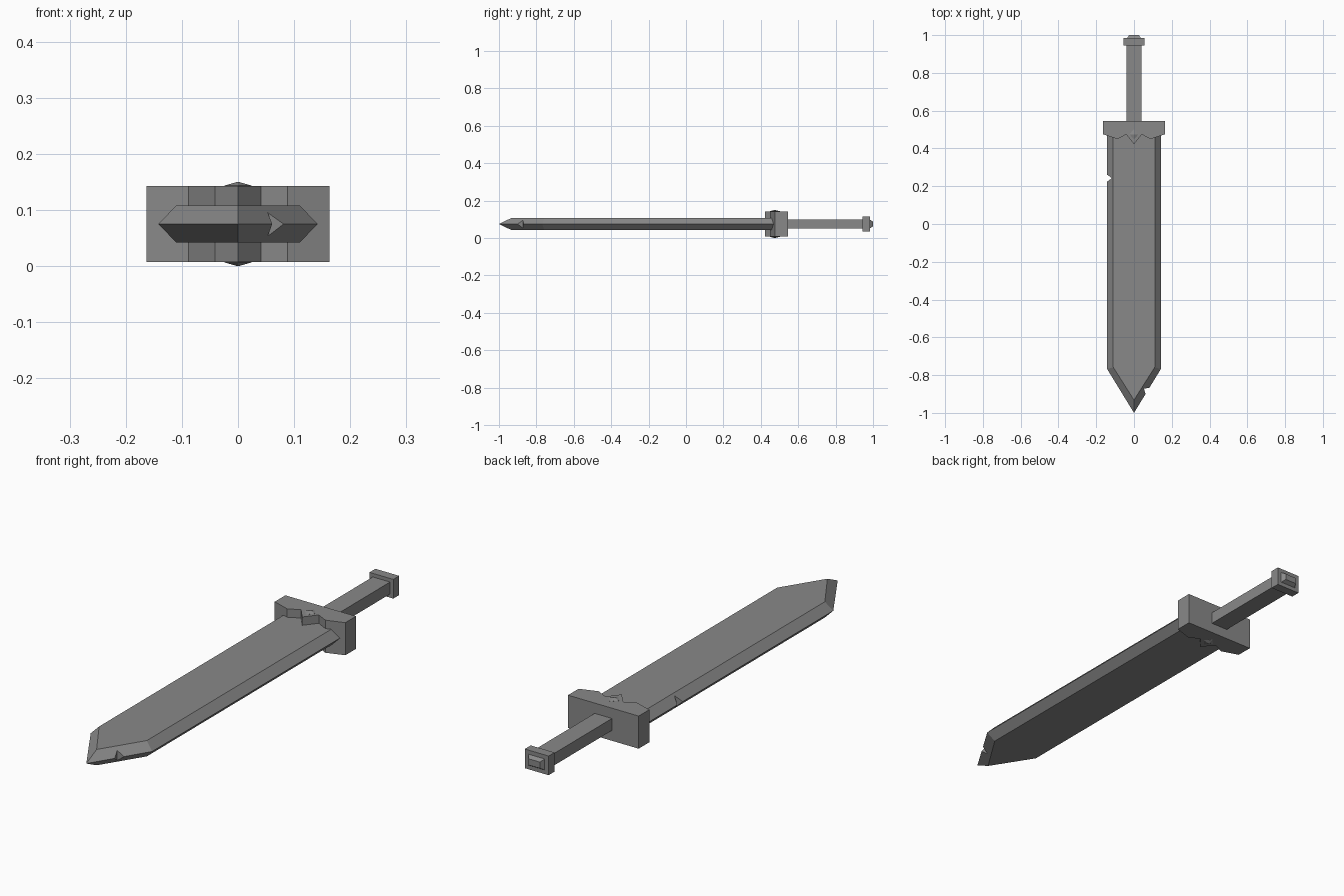
import bpy, bmesh

cube = bpy.data.objects.get("Cube")
if cube:
    bpy.data.objects.remove(cube, do_unlink=True)

MID = 0.075  # height of the sword's centre plane

steel = bpy.data.materials.new("grey steel")
steel.use_nodes = True
GREY = (0.25, 0.25, 0.25, 1)
steel.diffuse_color = GREY
steel.node_tree.nodes["Principled BSDF"].inputs["Base Color"].default_value = GREY


def loft(name, rings):
    """Skin a list of equally long point rings and cap both ends."""
    bm = bmesh.new()
    loops = [[bm.verts.new(p) for p in ring] for ring in rings]
    n = len(loops[0])
    for a, b in zip(loops, loops[1:]):
        for i in range(n):
            j = (i + 1) % n
            bm.faces.new((a[i], a[j], b[j], b[i]))
    bm.faces.new(loops[0])
    bm.faces.new(loops[-1])
    bmesh.ops.recalc_face_normals(bm, faces=bm.faces)
    mesh = bpy.data.meshes.new(name)
    bm.to_mesh(mesh)
    bm.free()
    obj = bpy.data.objects.new(name, mesh)
    mesh.materials.append(steel)
    bpy.context.collection.objects.link(obj)
    return obj


def flat(points, z):
    return [(x, y, z) for x, y in points]


def mirrored(half):
    """Complete an outline given from the +x side to the centre."""
    return half + [(-x, y) for x, y in reversed(half) if x > 0]


def section(y, hx, hz):
    """Rectangular cross-section across the sword's length."""
    return [(x * hx, y, MID + z * hz)
            for x, z in ((-1, -1), (1, -1), (1, 1), (-1, 1))]


# Blade with bevelled edges
edge = mirrored([(0.142, 0.49), (0.142, -0.768), (0, -1)])
face = mirrored([(0.11, 0.49), (0.11, -0.758), (0, -0.932)])
blade = loft("blade", [flat(face, MID - 0.033), flat(edge, MID),
                       flat(face, MID + 0.033)])

# Chips cut out of the blade edges
chips = {
    "edge_chip_cutter": [(-0.17, 0.281), (-0.117, 0.243), (-0.17, 0.204)],
    "tip_chip_cutter": [(0.053, -0.872), (0.112, -0.862), (0.069, -0.93)],
}
for name, outline in chips.items():
    cutter = loft(name, [flat(outline, -0.05), flat(outline, 0.2)])
    cutter.hide_render = True
    cutter.hide_viewport = True
    cutter.display_type = 'WIRE'
    mod = blade.modifiers.new(name, 'BOOLEAN')
    mod.operation = 'DIFFERENCE'
    mod.solver = 'EXACT'
    mod.object = cutter

# Guard with a zigzag front
guard = mirrored([(0.163, 0.545), (0.163, 0.475), (0.088, 0.45),
                  (0.041, 0.474), (0, 0.423)])
loft("guard", [flat(guard, MID - 0.068), flat(guard, MID + 0.068)])

# Small raised diamond on each side of the guard
diamond = [(0.024, 0.475), (0, 0.502), (-0.024, 0.475), (0, 0.448)]
peak = [(x * 0.05, 0.475 + (y - 0.475) * 0.05) for x, y in diamond]
for name, side in (("upper_stud", 1), ("lower_stud", -1)):
    loft(name, [flat(diamond, MID + side * 0.066),
                flat(diamond, MID + side * 0.0685),
                flat(peak, MID + side * 0.075)])

# Grip
loft("grip", [section(0.54, 0.04, 0.025), section(0.95, 0.04, 0.025)])

# Pommel with a tapered end cap
loft("pommel", [section(0.945, 0.055, 0.04), section(0.984, 0.055, 0.04),
                section(0.984, 0.037, 0.023), section(1.0, 0.026, 0.013)])
